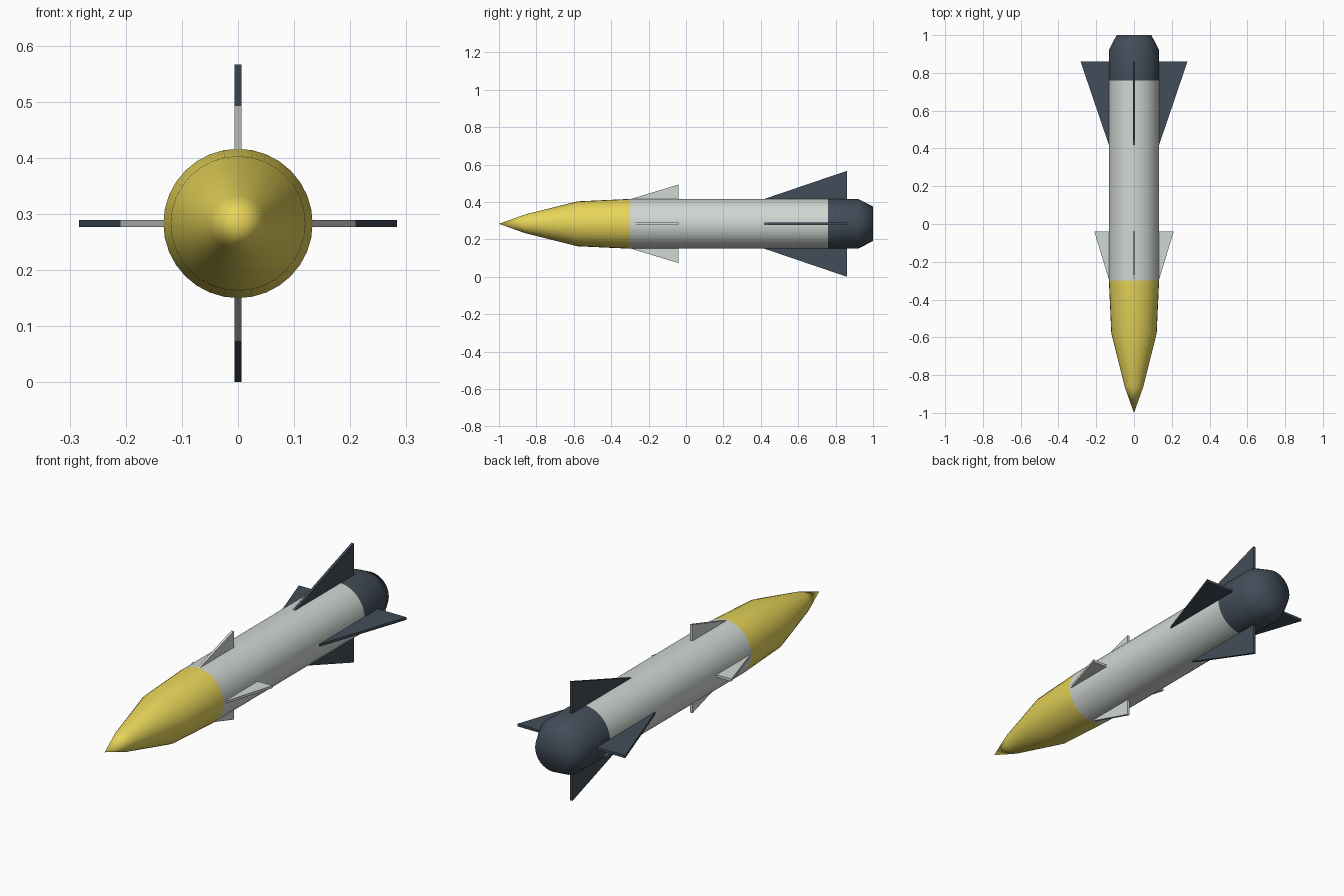
import bpy, bmesh, math
from mathutils import Matrix, Vector

if "Cube" in bpy.data.objects:
    bpy.data.objects.remove(bpy.data.objects["Cube"])

CZ = 0.283      # height of the body axis
SIDES = 32


def material(name, rgb):
    m = bpy.data.materials.new(name)
    m.diffuse_color = (*rgb, 1)
    m.use_nodes = True
    m.node_tree.nodes["Principled BSDF"].inputs["Base Color"].default_value = m.diffuse_color
    return m


yellow = material("yellow", (0.80, 0.66, 0.10))
pale = material("pale_grey", (0.63, 0.68, 0.64))
dark = material("dark_slate", (0.055, 0.075, 0.10))


def finish(bm, name, mat, smooth):
    bmesh.ops.recalc_face_normals(bm, faces=bm.faces)
    me = bpy.data.meshes.new(name)
    bm.to_mesh(me)
    bm.free()
    me.materials.append(mat)
    for p in me.polygons:
        p.use_smooth = smooth
    ob = bpy.data.objects.new(name, me)
    ob.location.z = CZ
    bpy.context.collection.objects.link(ob)
    return ob


def lathe(name, profile, mat):
    """Revolve (y, radius) points about the long axis; radius 0 makes a tip."""
    bm = bmesh.new()
    rings = []
    for y, r in profile:
        n = SIDES if r > 0 else 1
        rings.append([bm.verts.new((r * math.cos(2 * math.pi * i / SIDES), y,
                                    r * math.sin(2 * math.pi * i / SIDES)))
                      for i in range(n)])
    for a, b in zip(rings, rings[1:]):
        for i in range(SIDES):
            j = (i + 1) % SIDES
            if len(a) == 1:
                bm.faces.new((a[0], b[i], b[j]))
            elif len(b) == 1:
                bm.faces.new((a[i], b[0], a[j]))
            else:
                bm.faces.new((a[i], b[i], b[j], a[j]))
    return finish(bm, name, mat, True)


def fin_set(name, outline, mat, thick=0.012):
    """Four flat fins from a (y, radius) outline, one per quarter turn."""
    for k in range(4):
        bm = bmesh.new()
        face = bm.faces.new([bm.verts.new((r, y, -thick / 2)) for y, r in outline])
        ext = bmesh.ops.extrude_face_region(bm, geom=[face])
        top = [v for v in ext["geom"] if isinstance(v, bmesh.types.BMVert)]
        bmesh.ops.translate(bm, verts=top, vec=Vector((0, 0, thick)))
        bmesh.ops.rotate(bm, verts=bm.verts,
                         matrix=Matrix.Rotation(k * math.pi / 2, 3, 'Y'))
        finish(bm, f"{name}_{k + 1}", mat, False)


# Pointed nose, straight body and tapered tail
lathe("nose_cone", [(-1.0, 0), (-0.86, 0.05), (-0.58, 0.12), (-0.30, 0.133)], yellow)
lathe("body_tube", [(-0.30, 0.133), (0.76, 0.133)], pale)
lathe("tail_section", [(0.76, 0.133), (0.92, 0.133), (1.0, 0.092), (1.0, 0)], dark)

# Small forward fins and large tail fins
fin_set("front_fin", [(-0.31, 0.128), (-0.04, 0.21), (-0.04, 0.125)], pale)
fin_set("tail_fin", [(0.41, 0.13), (0.86, 0.283), (0.86, 0.125)], dark)
